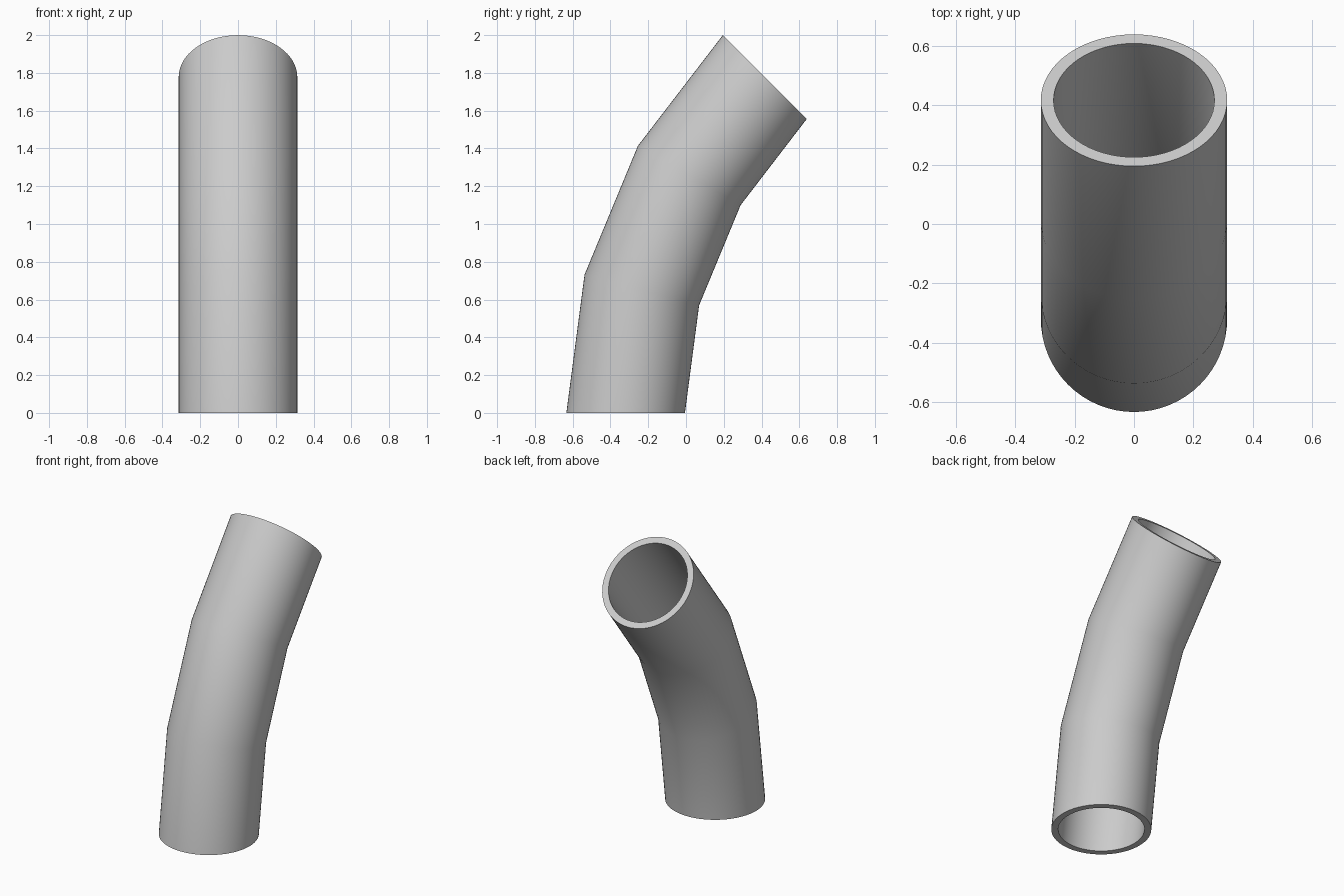
import bpy, bmesh
from math import sin, cos, pi, radians

if "Cube" in bpy.data.objects:
    bpy.data.objects.remove(bpy.data.objects["Cube"])

SIDES = 64
BEND = 2.514          # centre-line bend radius
OUTER, INNER = 0.314, 0.271
ANGLES = [0, 15, 30, 45]
Y0 = -0.3195          # centre of the bottom ring

bm = bmesh.new()


def ring(angle, radius):
    a = radians(angle)
    verts = []
    for i in range(SIDES):
        t = 2 * pi * i / SIDES
        d = BEND - radius * sin(t)      # distance from the bend axis
        verts.append(bm.verts.new((radius * cos(t), Y0 + BEND - d * cos(a), d * sin(a))))
    return verts


def bridge(a, b):
    for i in range(SIDES):
        j = (i + 1) % SIDES
        bm.faces.new((a[i], a[j], b[j], b[i]))


# Outer wall up, rim, inner wall down, bottom rim
loops = [ring(a, OUTER) for a in ANGLES] + [ring(a, INNER) for a in reversed(ANGLES)]
for k, loop in enumerate(loops):
    bridge(loop, loops[(k + 1) % len(loops)])
bmesh.ops.recalc_face_normals(bm, faces=bm.faces[:])

mesh = bpy.data.meshes.new("pipe_bend")
bm.to_mesh(mesh)
bm.free()
pipe = bpy.data.objects.new("pipe_bend", mesh)
bpy.context.collection.objects.link(pipe)

# Smooth walls with crisp rims
bpy.context.view_layer.objects.active = pipe
pipe.select_set(True)
bpy.ops.object.shade_smooth_by_angle(angle=radians(30))
